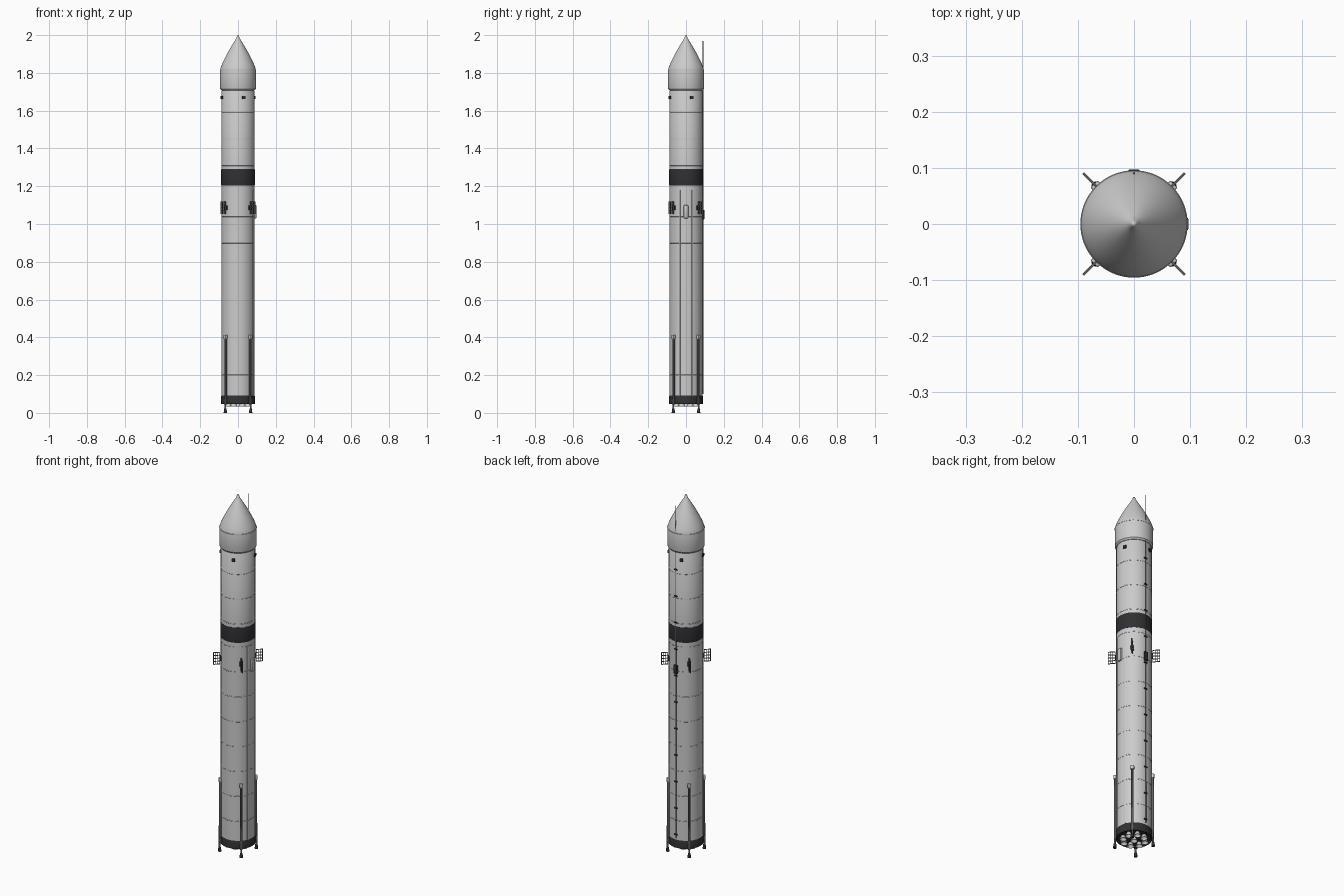
import bpy, bmesh, math
from mathutils import Matrix, Vector

if "Cube" in bpy.data.objects:
    bpy.data.objects.remove(bpy.data.objects["Cube"])

dark = bpy.data.materials.new("dark_coating")
dark.diffuse_color = (0.03, 0.03, 0.035, 1)
dark.use_nodes = True
dark.node_tree.nodes["Principled BSDF"].inputs["Base Color"].default_value = dark.diffuse_color
metal = bpy.data.materials.new("dark_metal")
metal.diffuse_color = (0.12, 0.12, 0.12, 1)
metal.use_nodes = True
metal.node_tree.nodes["Principled BSDF"].inputs["Base Color"].default_value = metal.diffuse_color


def finish(bm, name, mat=None, smooth=True):
    bmesh.ops.recalc_face_normals(bm, faces=bm.faces)
    mesh = bpy.data.meshes.new(name)
    bm.to_mesh(mesh)
    bm.free()
    ob = bpy.data.objects.new(name, mesh)
    bpy.context.collection.objects.link(ob)
    if mat:
        mesh.materials.append(mat)
    if smooth:
        bpy.ops.object.select_all(action='DESELECT')
        bpy.context.view_layer.objects.active = ob
        ob.select_set(True)
        bpy.ops.object.shade_smooth_by_angle(angle=math.radians(35))
    return ob


def lathe(name, profile, mat=None, segs=64, at=(0, 0)):
    """Spin a list of (radius, z) points around a vertical axis."""
    bm = bmesh.new()
    vs = [bm.verts.new((r, 0, z)) for r, z in profile]
    es = [bm.edges.new(p) for p in zip(vs, vs[1:])]
    bmesh.ops.spin(bm, geom=vs + es, cent=(0, 0, 0), axis=(0, 0, 1),
                   angle=math.tau, steps=segs)
    bmesh.ops.remove_doubles(bm, verts=bm.verts, dist=1e-5)
    bmesh.ops.translate(bm, verts=bm.verts, vec=(at[0], at[1], 0))
    return finish(bm, name, mat)


def add_box(bm, ang, r, z, size, bevel=0):
    """Box at polar position; size is radial, tangential, vertical."""
    m = Matrix.Rotation(math.radians(ang), 4, 'Z') @ Matrix.Translation((r, 0, z))
    vs = bmesh.ops.create_cube(bm, size=1, matrix=m @ Matrix.Diagonal((*size, 1)))['verts']
    if bevel:
        edges = list({e for v in vs for e in v.link_edges})
        bmesh.ops.bevel(bm, geom=edges, offset=bevel, segments=2, affect='EDGES', profile=0.5)


def add_tube(bm, ang, r1, z1, r2, z2, w1, w2):
    """Tapered tube between two points in one radial plane."""
    rot = Matrix.Rotation(math.radians(ang), 4, 'Z')
    a, b = Vector((r1, 0, z1)), Vector((r2, 0, z2))
    q = (b - a).to_track_quat('Z', 'Y').to_matrix().to_4x4()
    bmesh.ops.create_cone(bm, cap_ends=True, segments=12, radius1=w1, radius2=w2,
                          depth=(b - a).length,
                          matrix=rot @ Matrix.Translation((a + b) / 2) @ q)


R = 0.088
DIAGONALS = (45, 135, 225, 315)

# Stages, bands and fairing
lathe("first_stage", [(0, 0.085), (R, 0.085), (R, 1.215), (0, 1.215)])
lathe("interstage_band", [(0, 1.205), (0.0885, 1.205), (0.0895, 1.21), (0.0895, 1.285),
                          (0.0885, 1.29), (0, 1.29)], dark)
lathe("second_stage", [(0, 1.28), (R, 1.28), (R, 1.70), (0.085, 1.705), (0.085, 1.715), (0, 1.715)])
lathe("engine_skirt", [(0, 0.056), (0.082, 0.056), (0.085, 0.046), (0.0895, 0.046),
                       (0.0895, 0.088), (R, 0.091), (0, 0.091)], dark)
nose = [(0.095 * (1 - t ** 1.25), 1.815 + 0.182 * t) for t in [i / 14 for i in range(14)]]
lathe("payload_fairing", [(0, 1.708), (0.088, 1.708), (0.0945, 1.716), (0.0945, 1.722), (0.095, 1.724)]
      + nose + [(0.005, 1.9965), (0.0025, 1.9992), (0, 2.0)])
lathe("fairing_seam", [(0.094, 1.812), (0.0957, 1.813), (0.0957, 1.817), (0.094, 1.818)])

# Weld rings along the tanks
for z in [0.20 + 0.14 * i for i in range(8)] + [1.31, 1.45, 1.59]:
    lathe("weld_ring", [(R - 0.001, z - 0.003), (R + 0.0005, z - 0.0015),
                        (R + 0.0005, z + 0.0015), (R - 0.001, z + 0.003)])

# Nine engine bells: one in the centre, eight around
spots = [(0, 0)] + [(0.056 * math.cos(a), 0.056 * math.sin(a))
                    for a in [math.tau * (i + 0.5) / 8 for i in range(8)]]
for p in spots:
    lathe("engine_nozzle", [(0.007, 0.06), (0.009, 0.054), (0.014, 0.046), (0.0185, 0.034),
                            (0.0172, 0.034), (0.012, 0.046), (0, 0.054)], None, 24, p)

# Folded landing legs
for ang in DIAGONALS:
    bm = bmesh.new()
    add_box(bm, ang, 0.092, 0.23, (0.010, 0.013, 0.34), 0.002)
    add_tube(bm, ang, 0.095, 0.015, 0.095, 0.40, 0.005, 0.004)
    add_box(bm, ang, 0.093, 0.06, (0.012, 0.016, 0.03), 0.002)
    finish(bm, "landing_leg", metal)
    bm = bmesh.new()
    add_box(bm, ang, 0.093, 0.402, (0.016, 0.018, 0.022), 0.003)
    finish(bm, "leg_hinge")
    bm = bmesh.new()
    add_tube(bm, ang, 0.095, 0.0, 0.095, 0.022, 0.009, 0.007)
    finish(bm, "leg_foot", dark)

# Grid fins standing out radially
for ang in DIAGONALS:
    bm = bmesh.new()
    r0, r1, z0, z1, t = 0.094, 0.127, 1.053, 1.119, 0.0025
    for i in range(4):
        add_box(bm, ang, r0 + (r1 - r0) * i / 3, (z0 + z1) / 2, (t, 0.005, z1 - z0 + t))
    for i in range(5):
        add_box(bm, ang, (r0 + r1) / 2, z0 + (z1 - z0) * i / 4, (r1 - r0 + t, 0.005, t))
    finish(bm, "grid_fin", metal, False)
    bm = bmesh.new()
    add_box(bm, ang, 0.089, 1.086, (0.012, 0.016, 0.026), 0.002)
    finish(bm, "fin_hinge", dark)

# Cable raceways and equipment pod on the right side
for ang in (-21.5, 21.5):
    bm = bmesh.new()
    add_box(bm, ang, 0.088, 0.635, (0.007, 0.007, 1.09), 0.0015)
    finish(bm, "cable_raceway")
bm = bmesh.new()
add_box(bm, 0, 0.091, 1.065, (0.012, 0.024, 0.07), 0.004)
finish(bm, "equipment_pod")

# Control thrusters near the top of the second stage
for ang in (20, 110, 200, 290):
    bm = bmesh.new()
    add_box(bm, ang, 0.089, 1.67, (0.012, 0.017, 0.017), 0.002)
    finish(bm, "control_thruster", dark)

# Service line with brackets and junction box on the back
bm = bmesh.new()
add_tube(bm, 90, 0.0905, 0.10, 0.0905, 1.97, 0.0025, 0.002)
finish(bm, "service_line", metal)
bm = bmesh.new()
for i in range(11):
    add_box(bm, 90, 0.0895, 0.12 + 0.149 * i, (0.008, 0.017, 0.006))
finish(bm, "line_brackets", dark, False)
bm = bmesh.new()
add_box(bm, 90, 0.091, 1.05, (0.012, 0.02, 0.05), 0.002)
finish(bm, "junction_box", dark)
